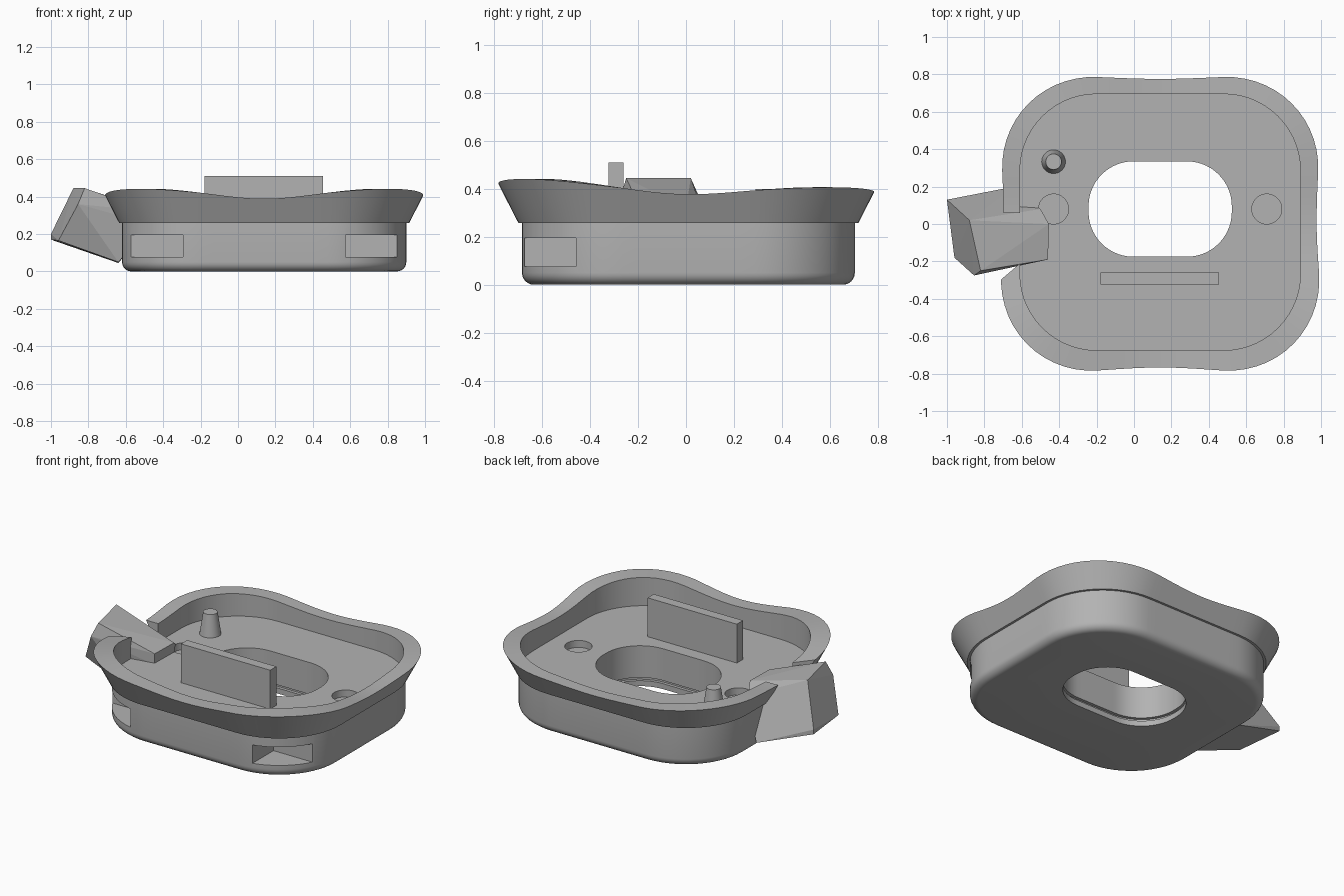
import bpy, bmesh, math
from mathutils import Vector

if "Cube" in bpy.data.objects:
    bpy.data.objects.remove(bpy.data.objects["Cube"])

grey = bpy.data.materials.new("plain grey")
grey.use_nodes = True
grey.diffuse_color = (0.45, 0.45, 0.45, 1)
grey.node_tree.nodes["Principled BSDF"].inputs["Base Color"].default_value = (0.45, 0.45, 0.45, 1)

CX, FLOOR = 0.14, 0.26


def finish(name, bm, smooth=True):
    bmesh.ops.recalc_face_normals(bm, faces=bm.faces)
    me = bpy.data.meshes.new(name)
    bm.to_mesh(me)
    bm.free()
    ob = bpy.data.objects.new(name, me)
    bpy.context.collection.objects.link(ob)
    me.materials.append(grey)
    if smooth:
        shade(ob)
    return ob


def shade(ob):
    bpy.ops.object.select_all(action="DESELECT")
    ob.select_set(True)
    bpy.context.view_layer.objects.active = ob
    bpy.ops.object.shade_smooth_by_angle(angle=math.radians(30))


def rounded(cy, hx, hy, r, arc=14, side=10):
    """Rounded rectangle as (point, outward normal) pairs."""
    out = []
    for q, (sx, sy) in enumerate([(1, 1), (-1, 1), (-1, -1), (1, -1)]):
        c = Vector((CX + sx * (hx - r), cy + sy * (hy - r)))
        for i in range(arc + 1):
            a = (q + i / arc) * math.pi / 2
            n = Vector((math.cos(a), math.sin(a)))
            out.append((c + n * r, n))
        # straight run to the next corner
        length = 2 * ((hx if q % 2 == 0 else hy) - r)
        t = Vector((-n.y, n.x))
        p = out[-1][0]
        out += [(p + t * length * i / side, n) for i in range(1, side)]
    return out


def ring_solid(name, loops):
    """Closed solid from a ring of matching loops."""
    bm = bmesh.new()
    rows = [[bm.verts.new(p) for p in loop] for loop in loops]
    for a, b in zip(rows, rows[1:] + rows[:1]):
        for i in range(len(a)):
            j = (i + 1) % len(a)
            bm.faces.new((a[i], a[j], b[j], b[i]))
    return finish(name, bm)


def level(outline, offset, z):
    return [(*(p + n * offset), z) for p, n in outline]


def hull(name, points):
    bm = bmesh.new()
    for p in points:
        bm.verts.new(p)
    res = bmesh.ops.convex_hull(bm, input=bm.verts)
    bmesh.ops.delete(bm, geom=list({g for g in res["geom_interior"] if isinstance(g, bmesh.types.BMVert)}), context="VERTS")
    return finish(name, bm, False)


def box(name, x0, x1, y0, y1, z0, z1):
    return hull(name, [(x, y, z) for x in (x0, x1) for y in (y0, y1) for z in (z0, z1)])


def cone(name, x, y, z0, z1, r0, r1):
    bm = bmesh.new()
    bmesh.ops.create_cone(bm, cap_ends=True, segments=40, radius1=r0, radius2=r1, depth=z1 - z0)
    bmesh.ops.translate(bm, verts=bm.verts, vec=(x, y, (z0 + z1) / 2))
    return finish(name, bm)


def cut(ob, cutter):
    mod = ob.modifiers.new("cut", "BOOLEAN")
    mod.operation, mod.solver, mod.object = "DIFFERENCE", "EXACT", cutter
    bpy.context.view_layer.objects.active = ob
    bpy.ops.object.modifier_apply(modifier=mod.name)
    bpy.data.objects.remove(cutter)


# Base tray with rounded lower edge and a grooved central opening
wall = rounded(0.01, 0.76, 0.695, 0.42)
opening = rounded(0.08, 0.383, 0.255, 0.24)
R = 0.05
fillet = [(R * (math.sin(a) - 1), R * (1 - math.cos(a))) for a in (math.pi / 2 * i / 6 for i in range(7))]
base = ring_solid("base", [level(wall, o, z) for o, z in fillet] + [level(wall, 0, FLOOR)]
                  + [level(opening, o, z) for o, z in
                     [(0, FLOOR), (0, 0.055), (0.02, 0.055), (0.02, 0.035), (0, 0.035), (0, 0)]])

# Corner pockets and round sockets
for s in (-1, 1):
    xs = sorted((CX + s * 0.435, CX + s * 0.9))
    cut(base, box("pocket_cutter", *xs, -0.9, -0.46, 0.077, 0.195))
    cut(base, cone("socket_cutter", CX + s * 0.57, 0.08, FLOOR - 0.045, FLOOR + 0.1, 0.08, 0.08))
shade(base)


# Flared rim with a wavy top
def wave(p):
    u, v = (p.x - CX) / 0.76, p.y / 0.7
    return 0.401 - 0.016 * v - (0.023 - 0.005 * v) * math.cos(4 * math.atan2(v, u))


inner = [(*(p - n * 0.01), wave(p)) for p, n in wall]
outer = [(*(p + n * (0.015 + 0.52 * (wave(p) - FLOOR))), wave(p)) for p, n in wall]
rim = ring_solid("rim", [level(wall, -0.01, FLOOR - 0.002), level(wall, 0.015, FLOOR - 0.002), outer, inner])
gap = [(-0.82, -0.39), (-0.55, -0.16), (-0.55, 0.06), (-0.82, 0.06)]
cut(rim, hull("gap_cutter", [(x, y, z) for x, y in gap for z in (0.2, 0.6)]))
shade(rim)

# Side spout block sloping into the tray
hull("spout", [(-0.88, 0.02, 0.445), (-0.82, -0.25, 0.445), (-0.855, -0.275, 0.36),
               (-1, 0.13, 0.2), (-1, 0.13, 0.17), (-0.96, -0.18, 0.165),
               (-0.64, 0.2, 0.045), (-0.64, -0.2, 0.05),
               (-0.455, 0, 0.32), (-0.46, -0.19, 0.32), (-0.5, 0.08, 0.27),
               (-0.455, 0, 0.25), (-0.46, -0.19, 0.25)])

# Upright plate and tapered peg
box("upright_plate", -0.18, 0.455, -0.323, -0.26, FLOOR - 0.01, 0.51)
cone("peg", -0.43, 0.333, FLOOR - 0.01, 0.4, 0.065, 0.042)
